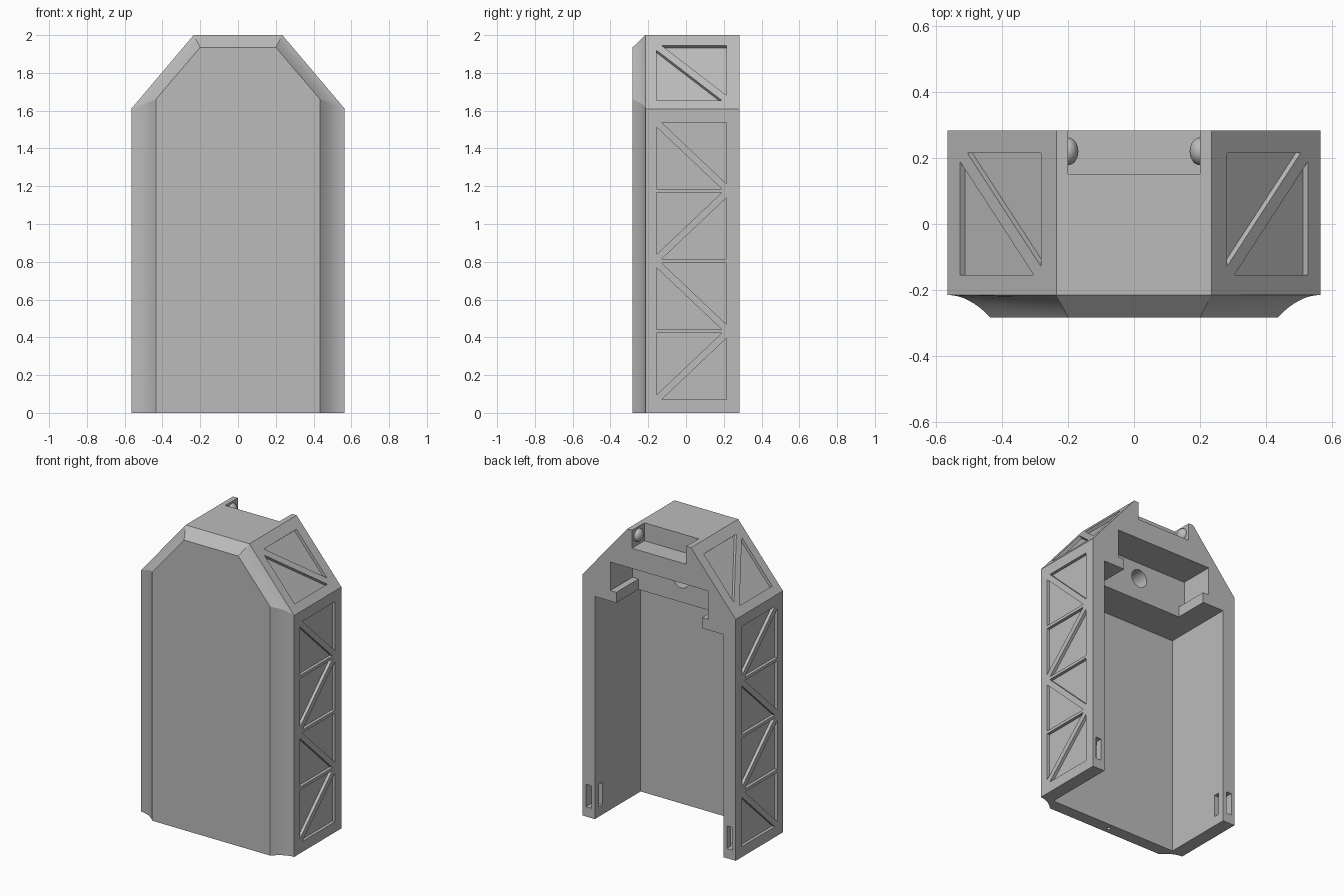
import bpy, bmesh
from math import radians
from mathutils import Vector, Matrix

cube = bpy.data.objects.get("Cube")
if cube:
    bpy.data.objects.remove(cube, do_unlink=True)

grey = bpy.data.materials.new("plain grey")
grey.use_nodes = True
grey.diffuse_color = (0.5, 0.5, 0.5, 1)
grey.node_tree.nodes["Principled BSDF"].inputs["Base Color"].default_value = (0.5, 0.5, 0.5, 1)


def to_object(name, bm):
    bmesh.ops.recalc_face_normals(bm, faces=bm.faces)
    mesh = bpy.data.meshes.new(name)
    bm.to_mesh(mesh)
    bm.free()
    mesh.materials.append(grey)
    obj = bpy.data.objects.new(name, mesh)
    bpy.context.collection.objects.link(obj)
    return obj


def loft(bm, rings):
    """Skin a list of equal point loops and cap both ends."""
    loops = [[bm.verts.new(p) for p in ring] for ring in rings]
    n = len(loops[0])
    for a, b in zip(loops, loops[1:]):
        for i in range(n):
            j = (i + 1) % n
            bm.faces.new((a[i], a[j], b[j], b[i]))
    bm.faces.new(loops[0])
    bm.faces.new(loops[-1])


def box(bm, x0, x1, y0, y1, z0, z1):
    loft(bm, [[(x0, y, z0), (x1, y, z0), (x1, y, z1), (x0, y, z1)] for y in (y0, y1)])


def cylinder(bm, radius, depth, matrix):
    bmesh.ops.create_cone(bm, cap_ends=True, segments=32, radius1=radius,
                          radius2=radius, depth=depth, matrix=matrix)


def carve(target, name, bm):
    """Cut a mesh out of the target, then discard the cutter."""
    cutter = to_object(name, bm)
    cutter.hide_render = True
    mod = target.modifiers.new(name, "BOOLEAN")
    mod.operation = "DIFFERENCE"
    mod.solver = "EXACT"
    mod.object = cutter
    graph = bpy.context.evaluated_depsgraph_get()
    result = bpy.data.meshes.new_from_object(target.evaluated_get(graph))
    target.modifiers.clear()
    target.data = result
    bpy.data.objects.remove(cutter, do_unlink=True)


# Housing: clipped-corner body with a coved front border
BACK, SHOULDER, FRONT = 0.283, -0.215, -0.283
outer = [(-0.565, 0), (-0.565, 1.61), (-0.235, 2), (0.235, 2), (0.565, 1.61), (0.565, 0)]
inner = [(-0.435, 0), (-0.435, 1.66), (-0.2, 1.935), (0.2, 1.935), (0.435, 1.66), (0.435, 0)]
rings = [[(x, BACK, z) for x, z in outer]]
STEPS = 8
for k in range(STEPS + 1):
    t = k / STEPS
    ring = []
    for (ox, oz), (ix, iz) in zip(outer, inner):
        bulge = t if oz == 2 else t * t
        ring.append((ox + (ix - ox) * t, SHOULDER + (FRONT - SHOULDER) * bulge, oz + (iz - oz) * t))
    rings.append(ring)
bm = bmesh.new()
loft(bm, rings)
housing = to_object("housing", bm)

# Main cavity, open at the back and bottom
bm = bmesh.new()
box(bm, -0.475, 0.475, -0.2, 0.4, -0.1, 1.485)
carve(housing, "main_cavity", bm)

# Stepped slot above the cavity
half = [(0.316, 1.44), (0.316, 1.555), (0.36, 1.555), (0.36, 1.745)]
profile = half + [(-x, z) for x, z in reversed(half)]
bm = bmesh.new()
loft(bm, [[(x, y, z) for x, z in profile] for y in (0.05, 0.4)])
carve(housing, "stepped_slot", bm)

# Top rear pocket, round socket and small hole in the bottom edge
bm = bmesh.new()
box(bm, -0.2, 0.2, 0.152, 0.4, 1.88, 2.1)
cylinder(bm, 0.06, 0.24, Matrix.Translation((0, 0.03, 1.64)) @ Matrix.Rotation(radians(90), 4, "X"))
cylinder(bm, 0.012, 0.12, Matrix.Translation((0, -0.24, 0)))
carve(housing, "pocket_and_holes", bm)

# Strap slots near the foot of each leg: rear opening, then inner opening
for name, x0, x1, y0, y1 in (("rear_slots", 0.5, 0.54, 0.2, 0.4),
                             ("inner_slots", 0.44, 0.52, 0.2, 0.24)):
    bm = bmesh.new()
    for s in (-1, 1):
        box(bm, min(s * x0, s * x1), max(s * x0, s * x1), y0, y1, 0.065, 0.215)
    carve(housing, name, bm)

# Truss panels: pairs of shallow triangles on the sides and slopes
Y0, Y1, GAP, DEPTH = -0.155, 0.215, 0.026, 0.02


def triangles(lo, hi, rising):
    """Two triangles either side of a diagonal rib, as (y, height)."""
    a, b = (lo, hi) if rising else (hi, lo)
    g = GAP if rising else -GAP
    return [[(Y0 + GAP, a), (Y1, a), (Y1, b - g)],
            [(Y0, a + g), (Y0, b), (Y1 - GAP, b)]]


def sink(bm, points, normal):
    loft(bm, [[p + normal * d for p in points] for d in (-DEPTH, DEPTH)])


bm = bmesh.new()
for s in (-1, 1):
    for i in range(4):
        lo = 0.07 + i * 0.372
        for tri in triangles(lo, lo + 0.352, i % 2 == 0):
            sink(bm, [Vector((s * 0.565, y, z)) for y, z in tri], Vector((s, 0, 0)))
    slope = Vector((s * 0.39, 0, 0.33)).normalized()
    for tri in triangles(1.655, 1.945, False):
        points = [Vector((s * (0.235 + (2 - z) * 0.33 / 0.39), y, z)) for y, z in tri]
        sink(bm, points, slope)
carve(housing, "truss_panels", bm)

# Rounded pins facing each other in the top pocket
pins = []
for s, name in ((-1, "right_pin"), (1, "left_pin")):
    bm = bmesh.new()
    bmesh.ops.create_uvsphere(bm, u_segments=24, v_segments=16, radius=0.042,
                              matrix=Matrix.Translation((s * 0.2, 0.22, 1.945)) @ Matrix.Diagonal((0.75, 1, 1, 1)))
    pins.append(to_object(name, bm))

# Smooth the coves and pins, keep every other edge crisp
bpy.ops.object.select_all(action="DESELECT")
for obj in [housing] + pins:
    obj.select_set(True)
bpy.context.view_layer.objects.active = housing
bpy.ops.object.shade_smooth_by_angle(angle=radians(20))
